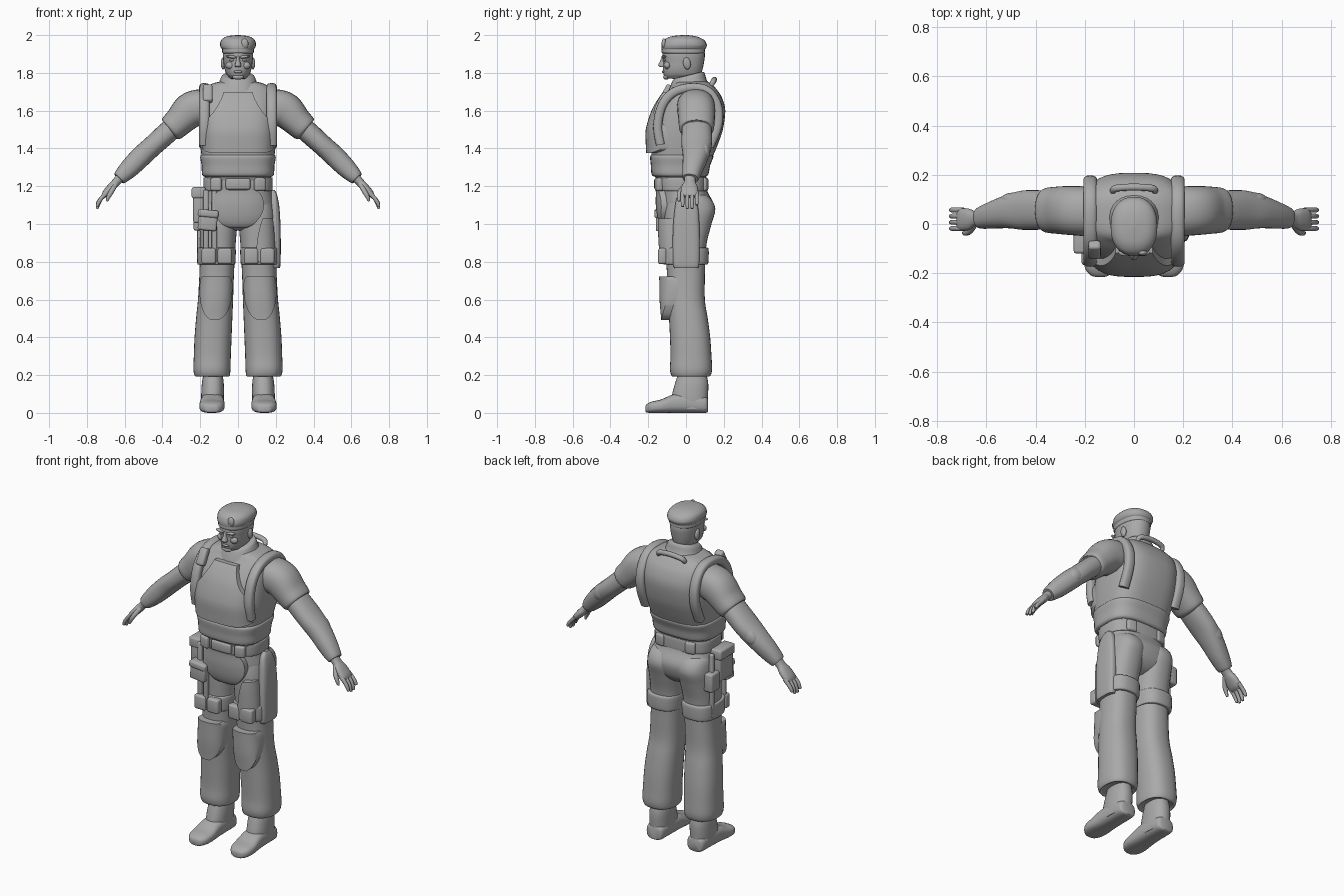
import bpy, bmesh, math
from mathutils import Vector, Matrix, Euler

grey = bpy.data.materials.new("plain_grey")
grey.diffuse_color = (0.4, 0.4, 0.4, 1)
X, Y, Z = Vector((1, 0, 0)), Vector((0, 1, 0)), Vector((0, 0, 1))


def finish(name, bm):
    bmesh.ops.recalc_face_normals(bm, faces=bm.faces)
    me = bpy.data.meshes.new(name)
    bm.to_mesh(me)
    bm.free()
    me.materials.append(grey)
    me.shade_smooth()
    me.set_sharp_from_angle(angle=math.radians(42))
    ob = bpy.data.objects.new(name, me)
    bpy.context.collection.objects.link(ob)
    return ob


def spline(keys, steps=5):
    """Smooth curve through tuples of any length."""
    out = []
    for i in range(len(keys) - 1):
        a, b, c, d = (keys[max(0, min(len(keys) - 1, i + k))] for k in (-1, 0, 1, 2))
        for s in range(steps):
            t = s / steps
            out.append(tuple(q + 0.5 * t * ((r - p) + t * ((2 * p - 5 * q + 4 * r - w) + t * (3 * (q - r) + w - p)))
                             for p, q, r, w in zip(a, b, c, d)))
    return out + [keys[-1]]


def rows(*ranges):
    """(z, x0, x1, y0, y1) slices turned into ring keys."""
    return [((a + b) / 2, (c + d) / 2, z, (b - a) / 2, (d - c) / 2) for z, a, b, c, d in ranges]


def loft(name, keys, axis=None, ref=Y, p=2.3, n=28, shear=0, side=1, steps=5):
    """Skin superellipse rings (x, y, z, ru, rv) along a path or a fixed axis."""
    rings = spline(keys, steps)
    bm, loops = bmesh.new(), []
    for i, (x, y, z, a, b) in enumerate(rings):
        t = axis or (Vector(rings[min(i + 1, len(rings) - 1)][:3]) - Vector(rings[max(i - 1, 0)][:3])).normalized()
        v = (ref - t * ref.dot(t)).normalized()
        u = v.cross(t)
        loop = []
        for k in range(n):
            ang = 2 * math.pi * k / n
            c, s = math.cos(ang), math.sin(ang)
            co = Vector((x, y, z)) + u * max(a, .002) * math.copysign(abs(c) ** (2 / p), c) \
                + v * max(b, .002) * math.copysign(abs(s) ** (2 / p), s)
            co.z += shear * co.y
            loop.append(bm.verts.new((co.x * side, co.y, co.z)))
        loops.append(loop)
    for A, B in zip(loops, loops[1:]):
        for k in range(n):
            bm.faces.new((A[k], A[(k + 1) % n], B[(k + 1) % n], B[k]))
    bm.faces.new(loops[0])
    bm.faces.new(loops[-1])
    return finish(name, bm)


def front_y(keys, x, z, p):
    """Front surface of a vertical loft at x, z."""
    r = sorted(spline(keys), key=lambda q: q[2])
    for a, b in zip(r, r[1:]):
        if a[2] <= z <= b[2] and b[2] > a[2]:
            f = (z - a[2]) / (b[2] - a[2])
            cx, cy, _, rx, ry = (i + (j - i) * f for i, j in zip(a, b))
            return cy - ry * max(0, 1 - min(1, abs((x - cx) / rx)) ** p) ** (1 / p)
    return 0


def plate(name, keys, outline, off, p=2.3, side=1, cols=16):
    """Raised armour plate on a loft; outline rows are (z, x0, x1)."""
    o = spline(outline, 4)
    o = [o[0]] + o + [o[-1]]
    bm, grid = bmesh.new(), []
    for i, (z, a, b) in enumerate(o):
        line = []
        for k in range(-1, cols + 2):
            x = a + (b - a) * min(max(k, 0), cols) / cols
            rim = i in (0, len(o) - 1) or k in (-1, cols + 1)
            line.append(bm.verts.new((x * side, front_y(keys, x, z, p) + (0.012 if rim else -off), z)))
        grid.append(line)
    for A, B in zip(grid, grid[1:]):
        for k in range(len(A) - 1):
            bm.faces.new((A[k], A[k + 1], B[k + 1], B[k]))
    return finish(name, bm)


def box(name, loc, size, rot=(0, 0, 0), bevel=.012):
    bm = bmesh.new()
    bmesh.ops.create_cube(bm, size=1, matrix=Matrix.Diagonal((*size, 1)))
    bmesh.ops.bevel(bm, geom=bm.edges[:], offset=min(bevel, min(size) * .4), segments=3, profile=.5, affect='EDGES')
    bm.transform(Matrix.Translation(loc) @ Euler(rot).to_matrix().to_4x4())
    return finish(name, bm)


def blob(name, loc, size, rot=(0, 0, 0)):
    bm = bmesh.new()
    bmesh.ops.create_uvsphere(bm, u_segments=20, v_segments=12, radius=1)
    bm.transform(Matrix.LocRotScale(Vector(loc), Euler(rot), Vector(size)))
    return finish(name, bm)


# Vest torso, with chest plate and waist panel
trunk = rows((1.22, -.17, .17, -.15, .10), (1.27, -.18, .18, -.17, .11), (1.34, -.19, .19, -.18, .135),
             (1.42, -.2, .2, -.185, .168), (1.5, -.205, .205, -.185, .195), (1.6, -.205, .205, -.155, .208),
             (1.67, -.2, .2, -.115, .19), (1.715, -.185, .185, -.08, .16), (1.745, -.13, .13, -.06, .13),
             (1.76, -.06, .06, -.03, .09))
loft("vest", trunk, Z, p=3, n=40)
plate("chest_plate", trunk, [(1.70, -.075, .075), (1.66, -.09, .09), (1.6, -.125, .125), (1.55, -.165, .165),
      (1.5, -.19, .19), (1.42, -.192, .192), (1.39, -.18, .18), (1.375, -.14, .14)], .028, p=3)
loft("waist_panel", rows((1.25, -.175, .175, -.165, .1), (1.262, -.19, .19, -.182, .118), (1.31, -.193, .193, -.186, .128),
     (1.355, -.2, .2, -.19, .145), (1.368, -.19, .19, -.18, .135)), Z, p=3, n=40)
loft("carry_handle", [(-.085, .13, 1.73, .012, .012), (-.075, .145, 1.755, .014, .014), (0, .15, 1.765, .014, .014),
     (.075, .145, 1.755, .014, .014), (.085, .13, 1.73, .012, .012)], ref=Z, n=12)
box("radio_pouch", (-.16, -.105, 1.69), (.05, .04, .1), (-.5, 0, 0))

# Collar, neck and head
loft("collar", rows((1.70, -.125, .125, -.1, .13), (1.735, -.105, .105, -.09, .11), (1.775, -.088, .088, -.072, .098),
     (1.785, -.075, .075, -.06, .085)), Z, shear=.25)
loft("head", rows((1.70, -.065, .065, -.04, .08), (1.762, -.064, .064, -.055, .078), (1.772, -.045, .045, -.105, .077),
     (1.79, -.06, .06, -.118, .08), (1.82, -.071, .071, -.122, .088), (1.86, -.077, .077, -.122, .096),
     (1.9, -.08, .08, -.125, .1), (1.94, -.075, .075, -.11, .09)), Z, p=2.2)
loft("nose", rows((1.83, -.015, .015, -.135, -.1), (1.84, -.017, .017, -.147, -.1), (1.865, -.01, .01, -.136, -.1),
     (1.89, -.008, .008, -.126, -.1)), Z, n=12)
blob("lips", (0, -.114, 1.806), (.024, .014, .008))
blob("chin", (0, -.105, 1.778), (.03, .016, .014))
loft("beret", rows((1.903, -.08, .08, -.122, .095), (1.91, -.084, .084, -.129, .1), (1.925, -.084, .084, -.129, .1),
     (1.932, -.09, .09, -.13, .106), (1.95, -.095, .095, -.128, .11), (1.975, -.088, .088, -.115, .095),
     (1.993, -.06, .06, -.08, .055), (2.0, -.01, .01, -.02, .01)), Z, n=32)
blob("beret_badge", (.035, -.117, 1.955), (.02, .012, .027))

# Pelvis, belt and groin plate
pelvis = rows((.965, -.06, .06, -.06, .06), (.985, -.14, .14, -.10, .10), (1.03, -.185, .185, -.12, .135),
              (1.1, -.19, .19, -.13, .148), (1.17, -.178, .178, -.13, .115), (1.23, -.17, .17, -.135, .1))
loft("pelvis", pelvis, Z, p=2.5, n=36)
plate("groin_plate", pelvis, [(1.18, -.1, .1), (1.15, -.125, .125), (1.1, -.137, .137), (1.05, -.125, .125),
      (1.0, -.085, .085), (.978, -.04, .04)], .03, p=2.5)
loft("belt", rows((1.175, -.175, .175, -.145, .105), (1.182, -.183, .183, -.152, .112),
     (1.24, -.183, .183, -.155, .112), (1.247, -.175, .175, -.145, .105)), Z, p=2.8, n=36)
box("belt_buckle", (0, -.155, 1.212), (.13, .028, .06))
for s in (1, -1):
    box("belt_front_pouch", (.115 * s, -.142, 1.21), (.06, .04, .07), (0, 0, .25 * s))
    box("belt_back_pouch", (.1 * s, .1, 1.21), (.06, .03, .07), (0, 0, -.2 * s))

# Limbs, built once and mirrored
leg = rows((.2, .06, .215, -.06, .11), (.195, .045, .228, -.075, .128), (.23, .04, .236, -.085, .138),
           (.3, .038, .234, -.082, .135), (.4, .034, .23, -.085, .128), (.5, .03, .222, -.09, .115),
           (.6, .026, .212, -.098, .1), (.72, .022, .205, -.1, .1), (.8, .018, .203, -.105, .102),
           (.9, .012, .203, -.11, .11), (1.0, .004, .2, -.115, .135), (1.08, .005, .195, -.11, .155),
           (1.14, .02, .18, -.09, .125), (1.17, .06, .14, -.03, .06))
for s, tag in ((1, "left_"), (-1, "right_")):
    loft(tag + "trouser_leg", leg, Z, side=s, n=32, p=2.4)
    plate(tag + "knee_pad", leg, [(.722, .045, .19), (.7, .032, .2), (.65, .03, .204), (.58, .038, .198),
          (.52, .066, .175), (.492, .1, .145)], .042, p=2.4, side=s)
    loft(tag + "thigh_strap", rows((.785, .02, .208, -.11, .108), (.795, .014, .216, -.122, .118),
         (.865, .012, .216, -.124, .12), (.875, .02, .208, -.112, .11)), Z, p=2.6, side=s, n=32)
    for x in (.07, .155):
        box(tag + "thigh_pad", (x * s, -.125, .83), (.075, .045, .085))
    # Boots
    loft(tag + "boot_shaft", rows((.02, .078, .192, -.06, .112), (.08, .075, .195, -.075, .116),
         (.15, .075, .192, -.06, .118), (.2, .08, .185, -.045, .11), (.25, .08, .185, -.04, .1)), Z, side=s)
    loft(tag + "boot_foot", [(.135, .116, .04, .035, .034), (.135, .1, .044, .054, .044), (.135, .02, .052, .06, .052),
         (.136, -.06, .05, .063, .05), (.138, -.13, .036, .067, .036), (.139, -.18, .03, .06, .03),
         (.139, -.208, .024, .038, .022), (.139, -.215, .021, .018, .012)], -Y, ref=Z, p=2.8, side=s)
    # Vest edge running over the shoulder
    loft(tag + "shoulder_band", [(.178, y, z, .024, .028) for y, z in ((-.135, 1.42), (-.15, 1.52), (-.125, 1.63),
         (-.06, 1.7), (.04, 1.722), (.12, 1.7), (.168, 1.62), (.168, 1.52), (.125, 1.41))], ref=X, p=2.8, n=16, side=s)
    # Sleeve, arm, elbow pad
    loft(tag + "sleeve", [(.15, .05, 1.62, .085, .09), (.2, .052, 1.618, .095, .1), (.255, .055, 1.598, .095, .1),
         (.31, .056, 1.545, .08, .096), (.352, .056, 1.505, .072, .09), (.36, .056, 1.498, .055, .07)], side=s)
    loft(tag + "arm", [(.3, .056, 1.55, .055, .075), (.38, .057, 1.478, .057, .08), (.45, .056, 1.415, .055, .08),
         (.51, .05, 1.36, .056, .068), (.57, .037, 1.3, .052, .056), (.615, .026, 1.255, .042, .046),
         (.63, .023, 1.24, .034, .04)], side=s)
    blob(tag + "elbow_pad", (.49 * s, .098, 1.385), (.06, .03, .042), (0, .75 * s, 0))
    # Hand with fingers and thumb
    loft(tag + "palm", [(.615, .022, 1.255, .026, .032), (.645, .02, 1.222, .022, .03), (.67, .019, 1.195, .022, .043),
         (.7, .018, 1.162, .019, .046), (.715, .018, 1.145, .01, .04)], side=s, n=20)
    for k, tip in enumerate((.0, .012, .01, -.008)):
        y = -.018 + .025 * k
        loft(tag + "finger", [(.695, y, 1.165, .012, .011), (.722, y, 1.138, .011, .0105),
             (.739, y, 1.112 - tip / 2, .010, .010), (.746, y, 1.092 - tip, .007, .007)], side=s, n=10, steps=3)
    loft(tag + "thumb", [(.648, .0, 1.21, .013, .014), (.668, -.028, 1.175, .013, .013),
         (.685, -.037, 1.145, .011, .011), (.694, -.037, 1.12, .006, .006)], side=s, n=10, steps=3)
    # Face details
    blob(tag + "ear", (.079 * s, .005, 1.85), (.012, .02, .032), (.15, 0, 0))
    blob(tag + "brow", (.033 * s, -.117, 1.885), (.03, .014, .008), (0, -.1 * s, 0))
    blob(tag + "eye", (.032 * s, -.112, 1.868), (.014, .009, .007))
    blob(tag + "cheek", (.04 * s, -.098, 1.84), (.026, .018, .02))

# Holster on the left thigh
loft("holster", rows((.768, .185, .215, -.05, .055), (.785, .175, .225, -.068, .07), (.95, .17, .226, -.07, .072),
     (1.08, .165, .22, -.06, .065), (1.15, .165, .208, -.045, .045), (1.18, .17, .195, -.02, .02)), Z, p=3.2)
plate("holster_front", leg, [(1.03, .13, .185), (.98, .115, .19), (.9, .1, .195), (.82, .1, .195), (.79, .12, .19)],
      .035, p=2.4)

# Utility pouches and straps on the right thigh
box("hip_pouch", (-.205, -.05, 1.1), (.065, .13, .19))
box("hip_pouch_flap", (-.208, -.05, 1.165), (.075, .14, .06))
box("thigh_pouch", (-.16, -.125, 1.015), (.1, .07, .1), (0, .1, 0))
box("thigh_pouch_flap", (-.158, -.13, 1.055), (.11, .075, .04), (0, .1, 0))
box("side_pouch", (-.205, .05, 1.02), (.06, .08, .11))
for x, y in ((-.17, -.115), (-.125, -.125), (-.202, .045)):
    box("hanging_strap", (x, y, .99), (.028, .024, .38), bevel=.008)
